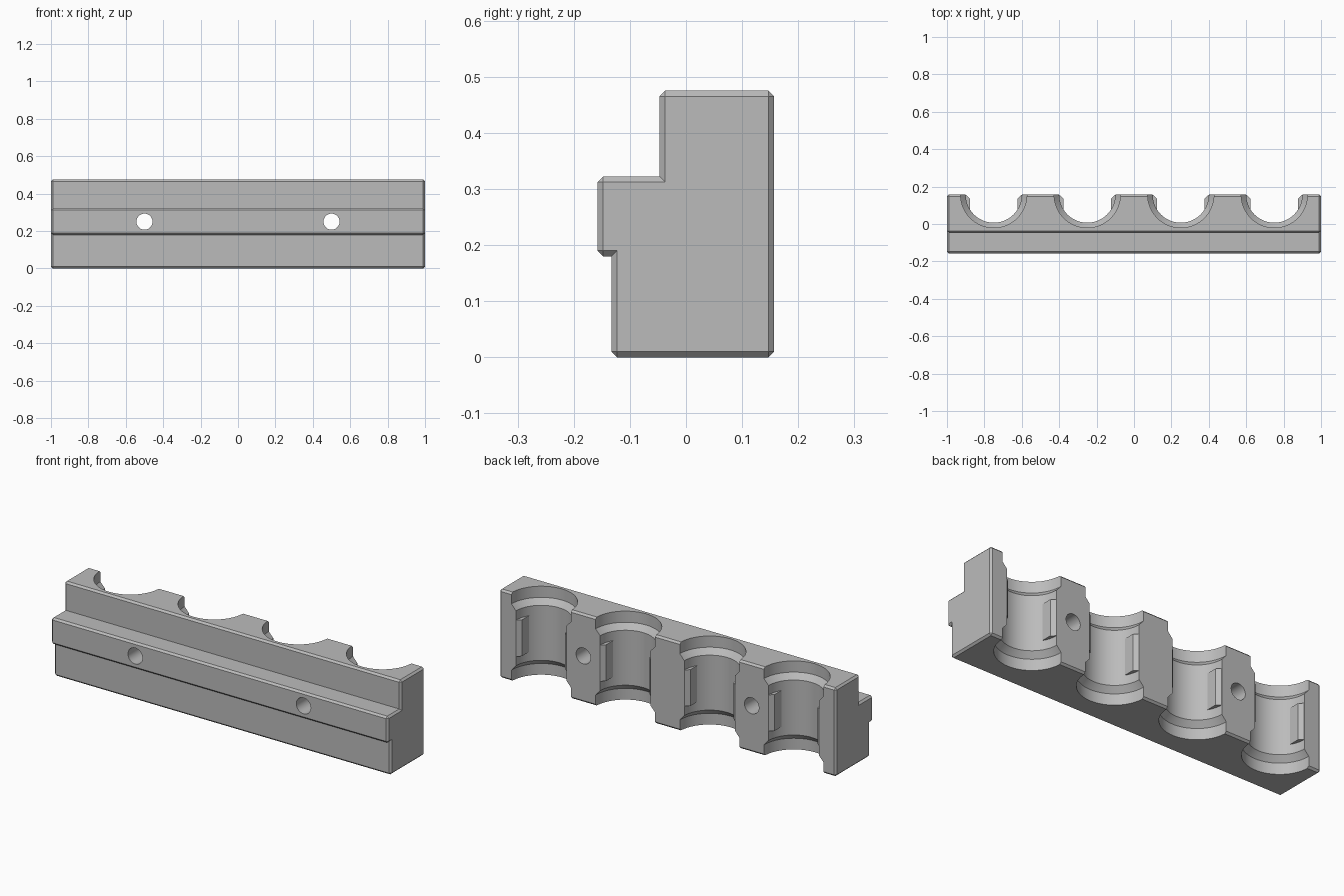
import bpy, bmesh, math
from mathutils import Vector

cube = bpy.data.objects.get("Cube")
if cube:
    bpy.data.objects.remove(cube)

BACK, HEIGHT = 0.157, 0.475
BORES = (-0.75, -0.25, 0.25, 0.75)

grey = bpy.data.materials.new("plain_grey")
grey.use_nodes = True
grey.diffuse_color = (0.5, 0.5, 0.5, 1)
grey.node_tree.nodes["Principled BSDF"].inputs["Base Color"].default_value = (0.5, 0.5, 0.5, 1)


def finish(name, bm):
    bmesh.ops.recalc_face_normals(bm, faces=bm.faces)
    mesh = bpy.data.meshes.new(name)
    bm.to_mesh(mesh)
    bm.free()
    obj = bpy.data.objects.new(name, mesh)
    bpy.context.collection.objects.link(obj)
    mesh.materials.append(grey)
    return obj


def prism(points, direction):
    bm = bmesh.new()
    face = bm.faces.new([bm.verts.new(p) for p in points])
    moved = bmesh.ops.extrude_face_region(bm, geom=[face], use_keep_orig=True)["geom"]
    bmesh.ops.translate(bm, vec=direction, verts=[v for v in moved if isinstance(v, bmesh.types.BMVert)])
    bmesh.ops.recalc_face_normals(bm, faces=bm.faces)
    return bm


def lathe(bm, profile, matrix_move, steps, axis):
    """Closed solid of revolution around the given axis."""
    verts = [bm.verts.new(Vector(p) + matrix_move) for p in profile]
    edges = [bm.edges.new(pair) for pair in zip(verts, verts[1:])]
    bmesh.ops.spin(bm, geom=verts + edges, cent=matrix_move, axis=axis,
                   angle=math.tau, steps=steps, use_merge=True)
    bmesh.ops.remove_doubles(bm, verts=bm.verts, dist=1e-5)


# Stepped body with a nose along the front, all outer edges chamfered
outline = [(BACK, 0), (BACK, HEIGHT), (-0.047, HEIGHT), (-0.047, 0.322),
           (-0.158, 0.322), (-0.158, 0.18), (-0.133, 0.18), (-0.133, 0)]
bm = prism([(-1, y, z) for y, z in outline], (2, 0, 0))
bmesh.ops.bevel(bm, geom=[e for e in bm.edges if e.is_convex or abs(e.verts[0].co.x - e.verts[1].co.x) < 0.1],
                offset=0.01, segments=1, affect='EDGES')
body = finish("clamp_body", bm)

# Half-round bores with wider mouths at both ends
R, MOUTH = 0.15, 0.177
bore_line = [(0, 0, -0.05), (MOUTH, 0, -0.05), (MOUTH, 0, 0.06), (R, 0, 0.09),
             (R, 0, HEIGHT - 0.09), (MOUTH, 0, HEIGHT - 0.06),
             (MOUTH, 0, HEIGHT + 0.05), (0, 0, HEIGHT + 0.05)]
bm = bmesh.new()
for x in BORES:
    lathe(bm, bore_line, Vector((x, BACK, 0)), 72, (0, 0, 1))
bore_cutter = finish("bore_cutter", bm)

# Two bolt holes from front to back
bm = bmesh.new()
for x in (-0.5, 0.5):
    lathe(bm, [(0, -0.4, 0), (0.043, -0.4, 0), (0.043, 0.4, 0), (0, 0.4, 0)],
          Vector((x, 0, 0.25)), 40, (0, 1, 0))
hole_cutter = finish("bolt_hole_cutter", bm)

for cutter in (bore_cutter, hole_cutter):
    mod = body.modifiers.new(cutter.name, 'BOOLEAN')
    mod.operation, mod.solver, mod.object = 'DIFFERENCE', 'EXACT', cutter
bpy.context.view_layer.update()
cut_mesh = bpy.data.meshes.new_from_object(body.evaluated_get(bpy.context.evaluated_depsgraph_get()))
body.modifiers.clear()
body.data = cut_mesh
for cutter in (bore_cutter, hole_cutter):
    bpy.data.objects.remove(cutter)

bpy.context.view_layer.objects.active = body
body.select_set(True)
bpy.ops.object.shade_smooth_by_angle(angle=math.radians(25))

# Flat grip pads on both sides of every bore, chamfered at the back
pad = [(0.168, BACK - 0.0005), (0.15, BACK - 0.0005), (0.128, 0.137), (0.128, 0.075), (0.168, 0.075)]
for i, x in enumerate(BORES):
    for side, label in ((-1, "right"), (1, "left")):
        bm = prism([(x + side * px, y, 0.14) for px, y in pad], (0, 0, 0.195))
        finish(f"grip_pad_{label}_{i + 1}", bm)
